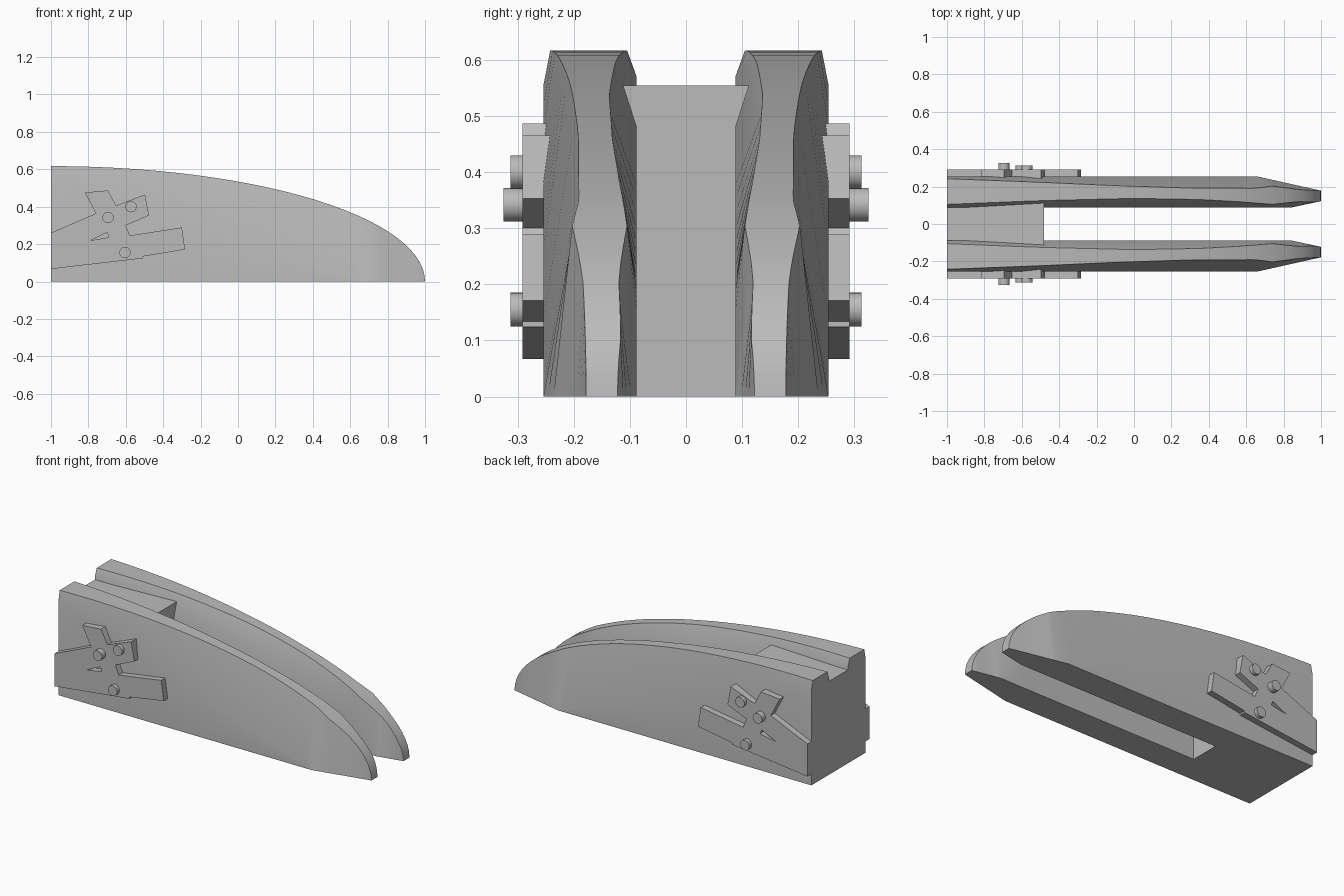
import bpy, bmesh
from math import sin, sqrt, radians

cube = bpy.data.objects.get("Cube")
if cube:
    bpy.data.objects.remove(cube, do_unlink=True)

grey = bpy.data.materials.new("plain_grey")
grey.use_nodes = True
grey.diffuse_color = (0.5, 0.5, 0.5, 1)
grey.node_tree.nodes["Principled BSDF"].inputs["Base Color"].default_value = (0.5, 0.5, 0.5, 1)


def lerp_keys(keys, x):
    for (x0, v0), (x1, v1) in zip(keys, keys[1:]):
        if x <= x1:
            return v0 + (v1 - v0) * (x - x0) / (x1 - x0)
    return keys[-1][1]


def select_only(ob):
    bpy.ops.object.select_all(action='DESELECT')
    ob.select_set(True)
    bpy.context.view_layer.objects.active = ob


def loft(name, sections):
    """Skin equal-length rings of points and cap both ends."""
    bm = bmesh.new()
    rings = [[bm.verts.new(p) for p in s] for s in sections]
    n = len(rings[0])
    for a, b in zip(rings, rings[1:]):
        for i in range(n):
            j = (i + 1) % n
            bm.faces.new((a[i], a[j], b[j], b[i]))
    bm.faces.new(rings[0])
    bm.faces.new(rings[-1])
    bmesh.ops.remove_doubles(bm, verts=bm.verts, dist=0.0005)
    bmesh.ops.recalc_face_normals(bm, faces=bm.faces)
    me = bpy.data.meshes.new(name)
    bm.to_mesh(me)
    bm.free()
    ob = bpy.data.objects.new(name, me)
    bpy.context.collection.objects.link(ob)
    me.materials.append(grey)
    return ob


# Curved prongs: elliptical top, tapered ridge, pointed nose
TOP_IN = [(-1, .105), (-.5, .125), (0, .137), (.35, .131), (.55, .12), (.74, .105),
          (.88, .12), (.97, .116), (1, .122)]
TOP_OUT = [(-1, .242), (-.5, .223), (-.1, .205), (.3, .192), (.65, .191), (.74, .203),
           (.88, .184), (1, .178)]
BASE_IN = [(-1, .088), (.84, .088), (1, .122)]
BASE_OUT = [(-1, .254), (.66, .254), (1, .178)]
CREASE_IN = [(-1, .57), (-.48, .48), (.1, .37), (.72, .18), (.84, 0), (1, 0)]
CREASE_OUT = [(-1, .555), (.66, 0), (1, 0)]


def prong_section(x):
    top = .617 * sqrt(max(0, 1 - ((x + 1) / 2) ** 2))
    y_in, y_out = lerp_keys(BASE_IN, x), lerp_keys(BASE_OUT, x)
    return [(x, y_in, 0),
            (x, y_in, min(top, lerp_keys(CREASE_IN, x))),
            (x, lerp_keys(TOP_IN, x), top),
            (x, lerp_keys(TOP_OUT, x), top),
            (x, y_out, min(top, lerp_keys(CREASE_OUT, x))),
            (x, y_out, 0)]


stations = sorted([-1 + 2 * sin(radians(90 * i / 28)) for i in range(29)] + [.66, .74, .84])
prongs = loft("prongs", [prong_section(x) for x in stations])
mirror = prongs.modifiers.new("mirror", 'MIRROR')
mirror.use_axis = (False, True, False)
mirror.use_clip = False
select_only(prongs)
bpy.ops.object.modifier_apply(modifier="mirror")
bpy.ops.object.shade_smooth_by_angle(angle=radians(25))

# Block joining the prongs at the rear
PROFILE = [(-.088, 0), (.088, 0), (.088, .48), (.114, .554), (-.114, .554), (-.088, .48)]
loft("rear_block", [[(x, y, z) for y, z in PROFILE] for x in (-1, -.48)])

# Side brackets with a slot, and their pins
BRACKET = [(-1, .26), (-.76, .364), (-.818, .476), (-.695, .487), (-.652, .406),
           (-.497, .465), (-.476, .353), (-.6, .3), (-.578, .246), (-.3, .289),
           (-.283, .171), (-.508, .134), (-.508, .124), (-1, .067)]
SLOT = [(-.79, .219), (-.7, .262), (-.69, .237)]
PINS = [(-.695, .342, .325), (-.572, .4, .313), (-.604, .155, .313)]

for side, name in ((-1, "right"), (1, "left")):
    cu = bpy.data.curves.new(name + "_bracket", 'CURVE')
    cu.dimensions = '2D'
    cu.fill_mode = 'BOTH'
    cu.extrude = .0255
    for outline in (BRACKET, SLOT):
        sp = cu.splines.new('POLY')
        sp.points.add(len(outline) - 1)
        for point, (x, z) in zip(sp.points, outline):
            point.co = (x, z, 0, 1)
        sp.use_cyclic_u = True
    cu.materials.append(grey)
    bracket = bpy.data.objects.new(name + "_bracket", cu)
    bpy.context.collection.objects.link(bracket)
    bracket.location.y = side * .2655
    bracket.rotation_euler.x = radians(90)
    select_only(bracket)
    bpy.ops.object.convert(target='MESH')
    bpy.ops.object.shade_flat()

    for i, (x, z, y_end) in enumerate(PINS):
        depth = y_end - .24
        bpy.ops.mesh.primitive_cylinder_add(
            vertices=32, radius=.03, depth=depth,
            location=(x, side * (.24 + depth / 2), z), rotation=(radians(90), 0, 0))
        pin = bpy.context.object
        pin.name = f"{name}_pin_{i + 1}"
        pin.data.materials.append(grey)
        bpy.ops.object.shade_smooth_by_angle(angle=radians(30))
